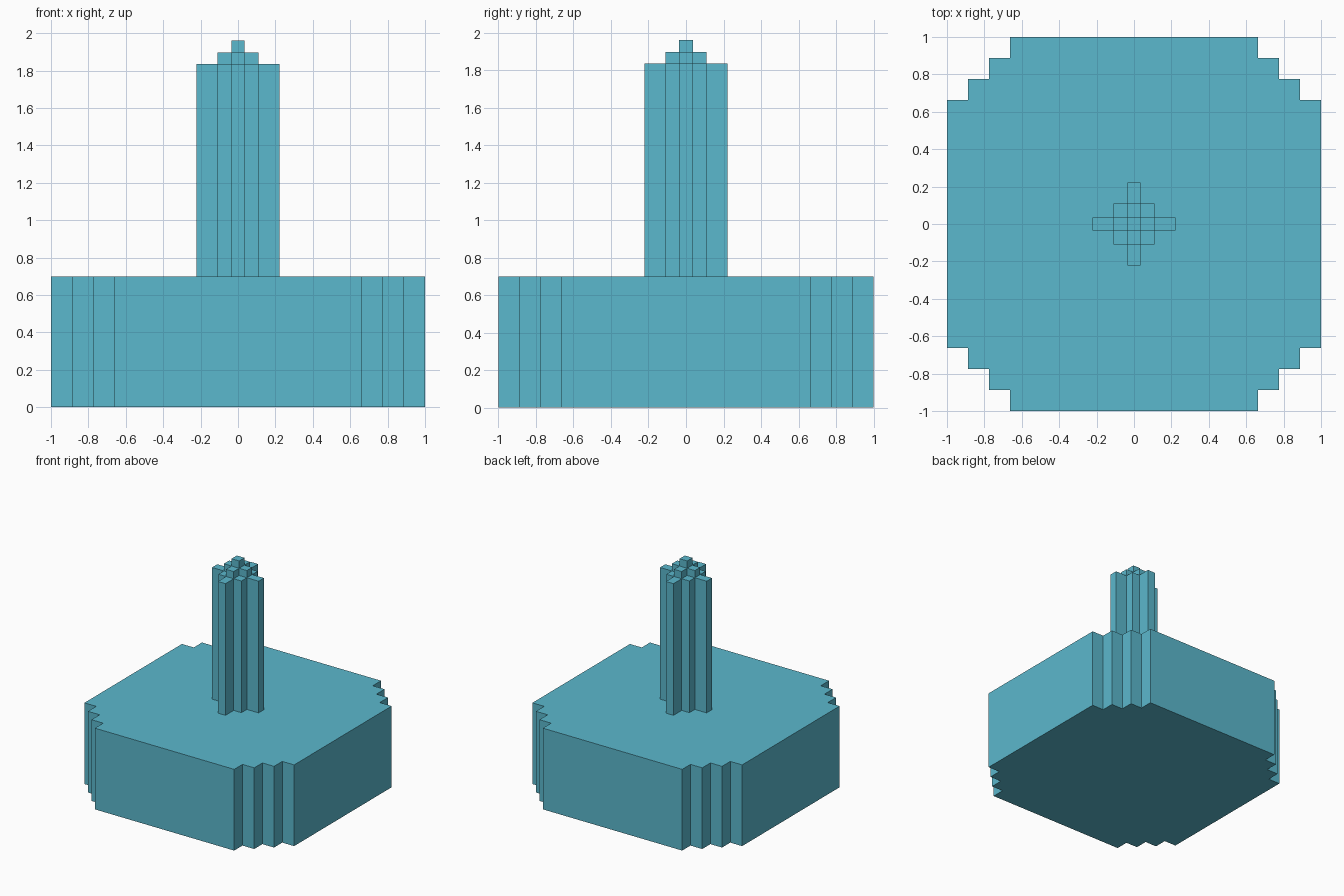
import bpy, bmesh

if "Cube" in bpy.data.objects:
    bpy.data.objects.remove(bpy.data.objects["Cube"])

teal = bpy.data.materials.new("teal")
teal.diffuse_color = (0.105, 0.479, 0.610, 1.0)
teal.use_nodes = True
teal.node_tree.nodes["Principled BSDF"].inputs["Base Color"].default_value = teal.diffuse_color


def finish(bm, name):
    bmesh.ops.remove_doubles(bm, verts=bm.verts, dist=1e-5)
    mesh = bpy.data.meshes.new(name)
    bm.to_mesh(mesh)
    bm.free()
    mesh.materials.append(teal)
    obj = bpy.data.objects.new(name, mesh)
    bpy.context.collection.objects.link(obj)
    return obj


# Base: slab with stair-stepped corners, one quarter outline turned four times
BASE_TOP = 0.70
a, b, c, d = 0.664, 0.776, 0.887, 1.0
outline = []
quarter = [(d, a), (c, a), (c, b), (b, b), (b, c), (a, c), (a, d)]
for turn in range(4):
    outline += quarter
    quarter = [(-y, x) for x, y in quarter]

bm = bmesh.new()
bottom = bm.faces.new([bm.verts.new((x, y, 0)) for x, y in outline])
ext = bmesh.ops.extrude_face_region(bm, geom=[bottom], use_keep_orig=True)
for v in ext["geom"]:
    if isinstance(v, bmesh.types.BMVert):
        v.co.z = BASE_TOP
bmesh.ops.recalc_face_normals(bm, faces=bm.faces)
finish(bm, "stepped_base")

# Post: grid of square pillars whose height falls with distance from the middle
cuts = [-0.222, -0.110, -0.036, 0.036, 0.110, 0.222]
heights = [1.96, 1.897, 1.835]


def top_of(i, j):
    dist = abs(i - 2) + abs(j - 2)
    return heights[dist] if dist < 3 else BASE_TOP


bm = bmesh.new()


def quad(*points):
    bm.faces.new([bm.verts.new(p) for p in points])


for i in range(5):
    for j in range(5):
        h = top_of(i, j)
        if h == BASE_TOP:
            continue
        x0, x1, y0, y1 = cuts[i], cuts[i + 1], cuts[j], cuts[j + 1]
        corners = [(x0, y0), (x1, y0), (x1, y1), (x0, y1)]
        # pillar cap
        quad(*[(x, y, h) for x, y in corners])
        # walls down to each lower neighbour
        for k, (di, dj) in enumerate([(0, -1), (1, 0), (0, 1), (-1, 0)]):
            low = top_of(i + di, j + dj)
            if low < h:
                p, q = corners[k], corners[(k + 1) % 4]
                quad((*p, low), (*q, low), (*q, h), (*p, h))
finish(bm, "stepped_post")
